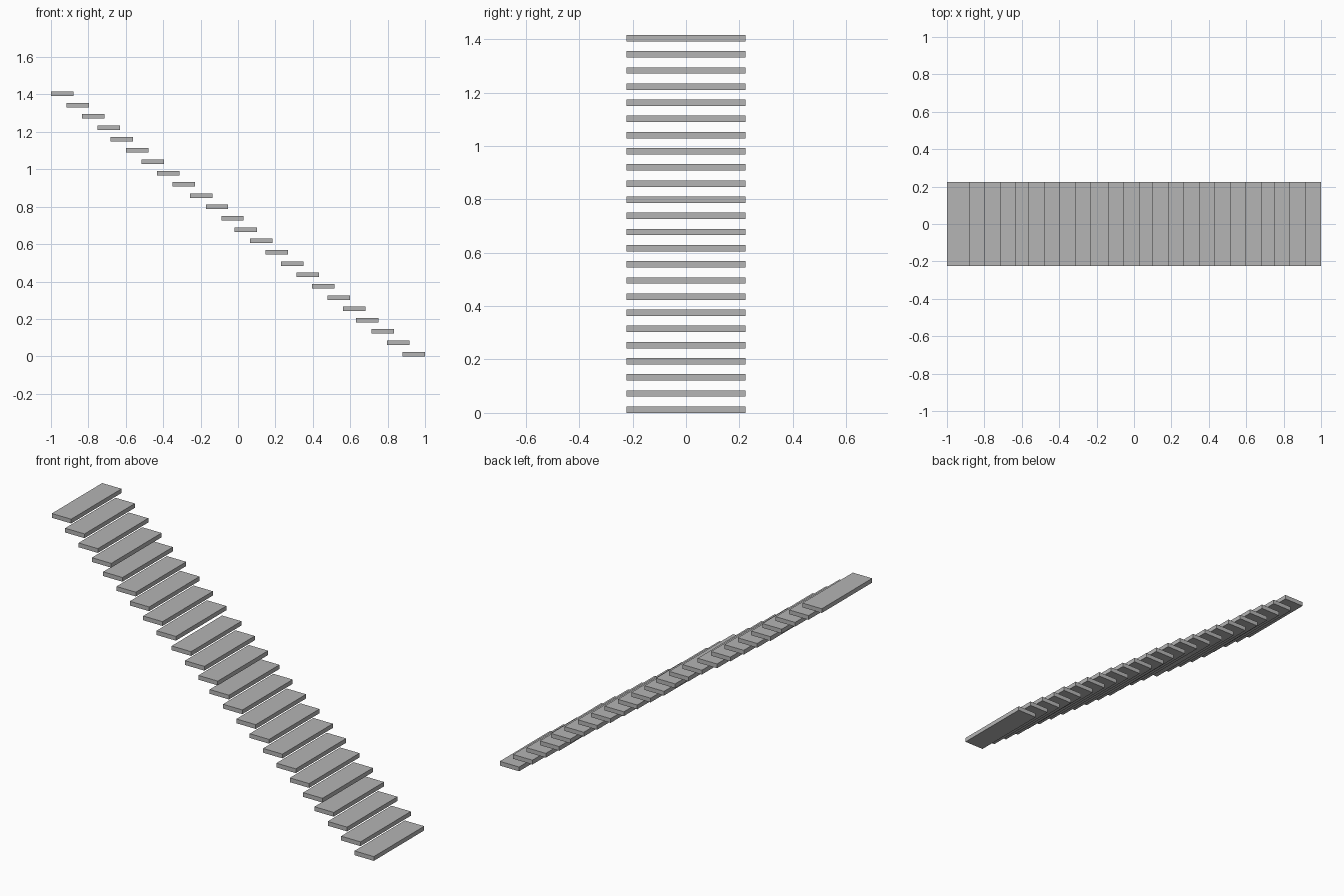
import bpy

cube = bpy.data.objects.get("Cube")
if cube:
    bpy.data.objects.remove(cube, do_unlink=True)

COUNT = 24
DEPTH, WIDTH, THICKNESS = 0.12, 0.447, 0.024
RISE = 0.0605
RUN, SHORT_RUN, LONG_RUN = 0.083, 0.0697, 0.094

stone = bpy.data.materials.new("plain grey")
stone.use_nodes = True
grey = (0.46, 0.46, 0.46, 1)
stone.diffuse_color = grey
stone.node_tree.nodes["Principled BSDF"].inputs["Base Color"].default_value = grey


def run_after(index):
    """Distance to the next tread, counted from the top of the flight."""
    if index % 8 == 3:
        return SHORT_RUN
    return LONG_RUN if index == 8 else RUN


# Floating treads, from the top left down to the bottom right
x = -1 + DEPTH / 2
for i in range(COUNT):
    z = (COUNT - 1 - i) * RISE + THICKNESS / 2
    bpy.ops.mesh.primitive_cube_add(size=1, location=(x, 0, z))
    tread = bpy.context.object
    tread.name = f"stair_tread_{i + 1}"
    tread.scale = (DEPTH, WIDTH, THICKNESS)
    tread.data.materials.append(stone)
    x += run_after(i)
